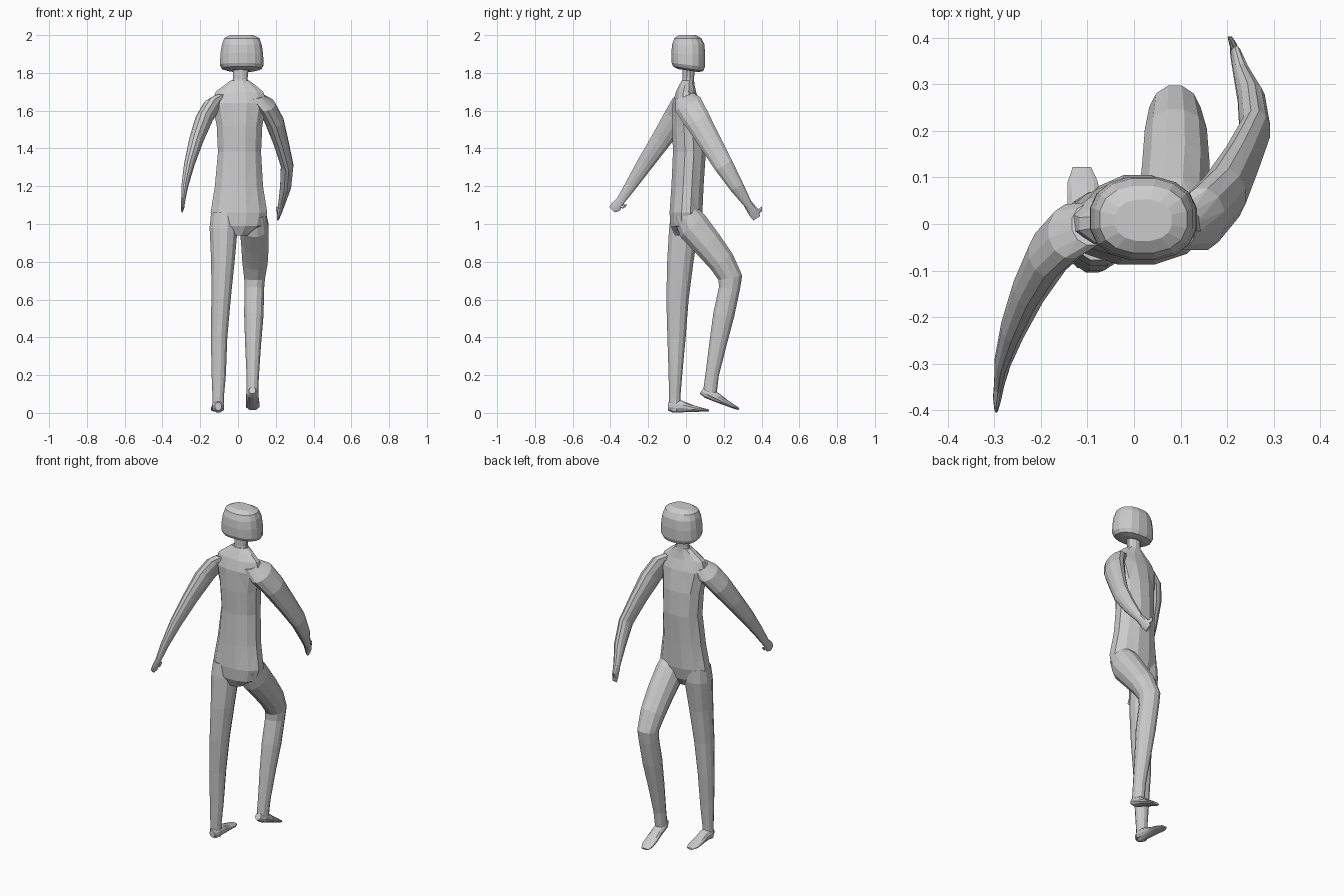
import bpy, bmesh
from math import sin, cos, pi, copysign
from mathutils import Vector


def loft(name, rings, n=12, power=1.0):
    """Skin elliptical rings (x, y, z, radius_x, radius_other, tilt in the yz plane)."""
    bm = bmesh.new()
    loops = []
    for x, y, z, rx, ro, t in rings:
        loop = []
        for i in range(n):
            a = 2 * pi * (i + 0.5) / n
            u = copysign(abs(cos(a)) ** power, cos(a)) * rx
            v = copysign(abs(sin(a)) ** power, sin(a)) * ro
            loop.append(bm.verts.new(Vector((x + u, y + v * cos(t), z + v * sin(t)))))
        loops.append(loop)
    for a, b in zip(loops, loops[1:]):
        for i in range(n):
            j = (i + 1) % n
            bm.faces.new((a[i], a[j], b[j], b[i]))
    bm.faces.new(loops[0])
    bm.faces.new(loops[-1])
    bmesh.ops.triangulate(bm, faces=bm.faces[:])
    bmesh.ops.recalc_face_normals(bm, faces=bm.faces[:])
    mesh = bpy.data.meshes.new(name)
    bm.to_mesh(mesh)
    bm.free()
    ob = bpy.data.objects.new(name, mesh)
    bpy.context.collection.objects.link(ob)
    return ob


# Torso with sloping shoulders
body = loft("body", [
    (0.005, -0.01, 0.94, 0.05, 0.05, 0),
    (0.005, -0.005, 0.99, 0.135, 0.08, 0),
    (0.005, 0.0, 1.06, 0.155, 0.09, 0),
    (0.005, 0.008, 1.20, 0.132, 0.088, 0),
    (0.008, 0.018, 1.38, 0.118, 0.09, 0),
    (0.008, 0.012, 1.52, 0.125, 0.088, 0),
    (0.008, 0.002, 1.64, 0.15, 0.075, 0),
    (0.008, 0.0, 1.70, 0.13, 0.055, 0),
    (0.010, 0.005, 1.735, 0.085, 0.042, 0),
    (0.010, 0.01, 1.76, 0.05, 0.034, 0)])

# Neck and blocky head
neck = loft("neck", [(0.01, 0.008, 1.70, 0.055, 0.036, 0),
                     (0.012, 0.012, 1.77, 0.04, 0.032, 0),
                     (0.015, 0.014, 1.84, 0.045, 0.034, 0)])
head = loft("head", [
    (0.02, 0.012, 1.812, 0.07, 0.055, -0.15),
    (0.02, 0.012, 1.822, 0.105, 0.082, -0.15),
    (0.02, 0.012, 1.842, 0.117, 0.090, -0.12),
    (0.02, 0.012, 1.90, 0.115, 0.091, -0.05),
    (0.02, 0.012, 1.95, 0.107, 0.087, 0),
    (0.02, 0.010, 1.983, 0.095, 0.073, 0),
    (0.02, 0.008, 2.0, 0.062, 0.045, 0)], 16, 0.85)

# Standing leg and foot
parts = [neck, head]
parts.append(loft("standing_leg", [
    (-0.075, -0.005, 1.06, 0.07, 0.075, 0),
    (-0.076, -0.01, 0.98, 0.077, 0.082, 0),
    (-0.080, -0.03, 0.80, 0.064, 0.072, 0),
    (-0.090, -0.045, 0.60, 0.053, 0.061, 0),
    (-0.100, -0.05, 0.40, 0.045, 0.05, 0),
    (-0.102, -0.056, 0.20, 0.039, 0.037, 0),
    (-0.105, -0.06, 0.08, 0.031, 0.031, 0),
    (-0.105, -0.06, 0.012, 0.03, 0.029, 0)]))
parts.append(loft("standing_foot", [
    (-0.105, -0.095, 0.034, 0.018, 0.022, pi / 2),
    (-0.105, -0.07, 0.037, 0.032, 0.037, pi / 2),
    (-0.105, -0.02, 0.034, 0.033, 0.032, pi / 2),
    (-0.108, 0.04, 0.023, 0.036, 0.018, pi / 2),
    (-0.110, 0.09, 0.016, 0.034, 0.01, pi / 2),
    (-0.112, 0.123, 0.013, 0.02, 0.005, pi / 2)]))

# Raised leg, bent at the knee, and its foot
parts.append(loft("raised_leg", [
    (0.080, -0.005, 1.06, 0.07, 0.07, 0.5),
    (0.085, 0.035, 0.99, 0.078, 0.09, 0.75),
    (0.090, 0.115, 0.895, 0.075, 0.082, 0.75),
    (0.090, 0.19, 0.80, 0.069, 0.073, 0.65),
    (0.088, 0.235, 0.715, 0.057, 0.066, 0.2),
    (0.086, 0.23, 0.66, 0.054, 0.058, -0.1),
    (0.084, 0.20, 0.52, 0.053, 0.058, -0.2),
    (0.080, 0.17, 0.37, 0.044, 0.048, -0.2),
    (0.078, 0.138, 0.20, 0.034, 0.037, -0.15),
    (0.076, 0.127, 0.11, 0.032, 0.038, -0.25)]))
parts.append(loft("raised_foot", [
    (0.076, 0.083, 0.118, 0.018, 0.02, 1.0),
    (0.076, 0.115, 0.105, 0.033, 0.031, 1.0),
    (0.076, 0.165, 0.08, 0.034, 0.026, 1.0),
    (0.077, 0.21, 0.055, 0.037, 0.017, 1.0),
    (0.078, 0.255, 0.032, 0.036, 0.011, 1.0),
    (0.078, 0.28, 0.02, 0.022, 0.006, 1.0)]))

# Arm swung toward -y, with thumb
parts.append(loft("trailing_arm", [
    (-0.09, 0.0, 1.67, 0.045, 0.05, -0.35),
    (-0.135, -0.015, 1.63, 0.05, 0.068, -0.5),
    (-0.180, -0.06, 1.555, 0.047, 0.066, -0.58),
    (-0.222, -0.135, 1.44, 0.038, 0.055, -0.6),
    (-0.258, -0.22, 1.315, 0.028, 0.044, -0.6),
    (-0.282, -0.295, 1.20, 0.018, 0.032, -0.62),
    (-0.290, -0.345, 1.125, 0.011, 0.024, -0.7),
    (-0.294, -0.372, 1.09, 0.009, 0.03, -0.8),
    (-0.296, -0.392, 1.075, 0.005, 0.02, -0.8)]))
parts.append(loft("trailing_thumb", [
    (-0.290, -0.355, 1.10, 0.008, 0.014, 0.3),
    (-0.290, -0.33, 1.092, 0.007, 0.012, 1.3),
    (-0.290, -0.315, 1.10, 0.004, 0.006, 1.3)], 8))

# Arm swung toward +y, with thumb
parts.append(loft("leading_arm", [
    (0.09, -0.01, 1.68, 0.045, 0.05, 0.35),
    (0.145, 0.01, 1.635, 0.052, 0.078, 0.5),
    (0.190, 0.06, 1.55, 0.052, 0.072, 0.55),
    (0.228, 0.13, 1.43, 0.041, 0.062, 0.55),
    (0.260, 0.20, 1.31, 0.034, 0.053, 0.55),
    (0.252, 0.27, 1.195, 0.03, 0.039, 0.55),
    (0.232, 0.325, 1.11, 0.019, 0.024, 0.6),
    (0.220, 0.358, 1.062, 0.012, 0.03, 0.6),
    (0.212, 0.375, 1.03, 0.006, 0.022, 0.6)]))
parts.append(loft("leading_thumb", [
    (0.222, 0.36, 1.06, 0.009, 0.016, 0.8),
    (0.212, 0.388, 1.07, 0.008, 0.018, 1.3),
    (0.206, 0.402, 1.08, 0.005, 0.014, 1.5)], 8))

# Weld all parts into one skin
for part in parts:
    mod = body.modifiers.new("weld_" + part.name, 'BOOLEAN')
    mod.operation = 'UNION'
    mod.solver = 'EXACT'
    mod.object = part
bpy.context.view_layer.objects.active = body
for mod in list(body.modifiers):
    bpy.ops.object.modifier_apply(modifier=mod.name)
for part in parts:
    bpy.data.objects.remove(part)
